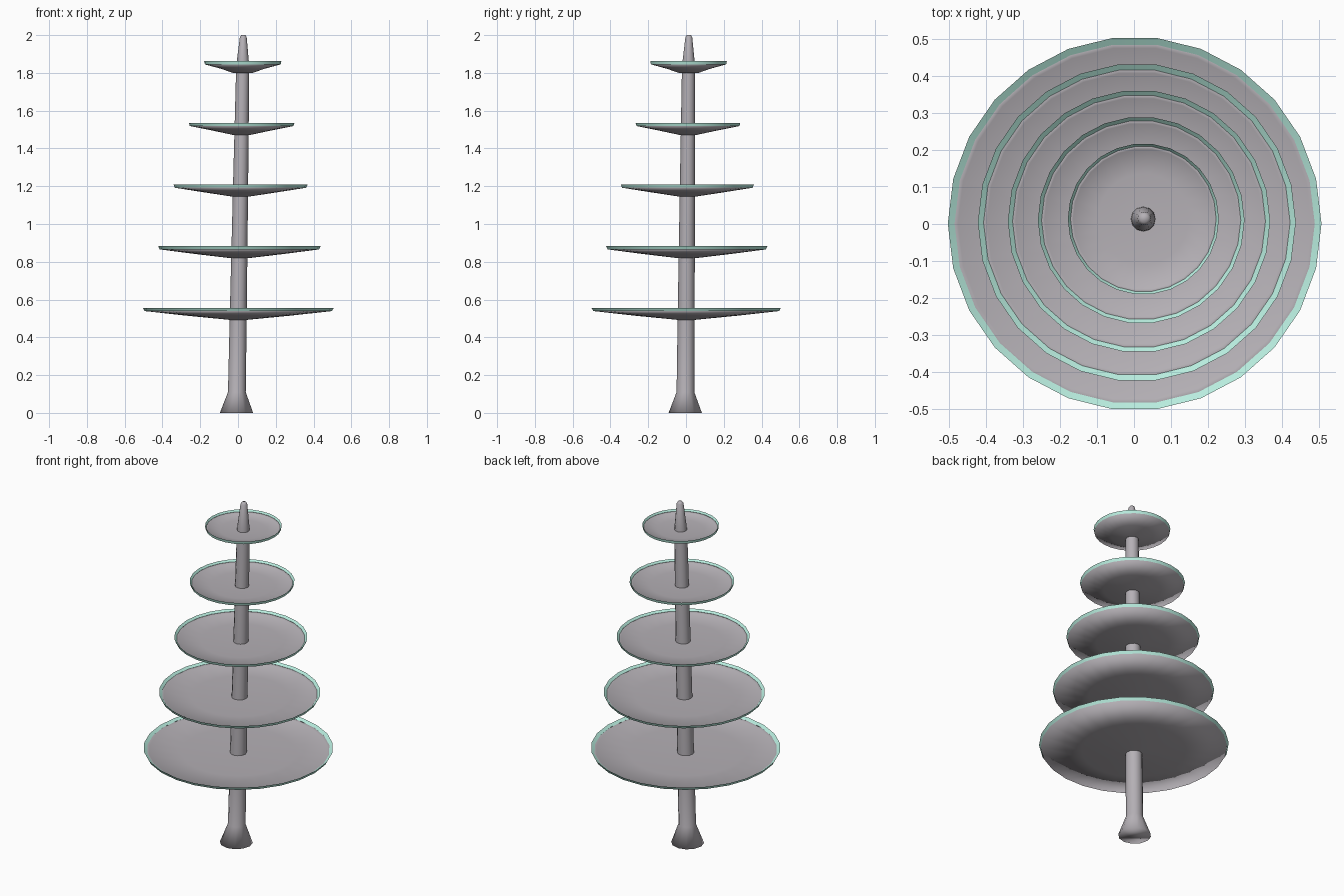
import bpy, bmesh
from math import cos, sin, pi, radians

if "Cube" in bpy.data.objects:
    bpy.data.objects.remove(bpy.data.objects["Cube"])


def axis(z):
    # The trunk leans slightly; everything follows this line
    return -0.008 + 0.018 * z, -0.004 + 0.0095 * z


def lathe(name, profile, sides, mat, centre=None, capped=True, angle=180):
    """Revolve (radius, z) points; cap both ends, or close the loop."""
    bm = bmesh.new()
    rings = []
    for r, z in profile:
        cx, cy = centre or axis(z)
        rings.append([bm.verts.new((cx + r * cos(2 * pi * i / sides),
                                    cy + r * sin(2 * pi * i / sides), z))
                      for i in range(sides)])
    pairs = list(zip(rings, rings[1:]))
    if not capped:
        pairs.append((rings[-1], rings[0]))
    for a, b in pairs:
        for i in range(sides):
            j = (i + 1) % sides
            bm.faces.new((a[i], a[j], b[j], b[i]))
    if capped:
        bm.faces.new(rings[0][::-1])
        bm.faces.new(rings[-1])
    bmesh.ops.recalc_face_normals(bm, faces=bm.faces)
    me = bpy.data.meshes.new(name)
    bm.to_mesh(me)
    bm.free()
    me.materials.append(mat)
    ob = bpy.data.objects.new(name, me)
    bpy.context.collection.objects.link(ob)
    bpy.ops.object.select_all(action='DESELECT')
    ob.select_set(True)
    bpy.context.view_layer.objects.active = ob
    if angle >= 180:
        bpy.ops.object.shade_smooth()
    else:
        bpy.ops.object.shade_smooth_by_angle(angle=radians(angle))
    return ob


grey = bpy.data.materials.new("warm_grey")
grey.diffuse_color = (0.46, 0.435, 0.465, 1)
grey.use_nodes = True
grey.node_tree.nodes["Principled BSDF"].inputs["Base Color"].default_value = grey.diffuse_color
mint = bpy.data.materials.new("mint_rim")
mint.diffuse_color = (0.48, 0.84, 0.73, 1)
mint.use_nodes = True
mint.node_tree.nodes["Principled BSDF"].inputs["Base Color"].default_value = mint.diffuse_color

# Trunk with flared foot and tapered tip, fully smooth
lathe("trunk", [(0.088, 0), (0.047, 0.11), (0.045, 0.5), (0.040, 1.2),
                (0.035, 1.8), (0.032, 1.86), (0.018, 1.99), (0.011, 2.0)],
      12, grey)

# Five shallow dishes, each with a flared mint rim
for n in range(5):
    R = 0.505 - 0.0752 * n
    z = 0.493 + 0.3265 * n
    w = 0.036 * R                  # rim width shrinks with the dish
    c = axis(z + 0.05)
    lip = R - w
    lathe(f"dish_{n + 1}",
          [(0.05, z), (R * 0.55, z + 0.022), (R - w * 0.5, z + 0.046),
           (lip, z + 0.052), (lip - 0.25 * w - 0.005, z + 0.046),
           (R * 0.6, z + 0.038), (0.04, z + 0.036)], 26, grey, c)
    lathe(f"rim_{n + 1}",
          [(R - w * 0.5, z + 0.046), (R, z + 0.063), (lip, z + 0.0525)],
          26, mint, c, capped=False, angle=35)
